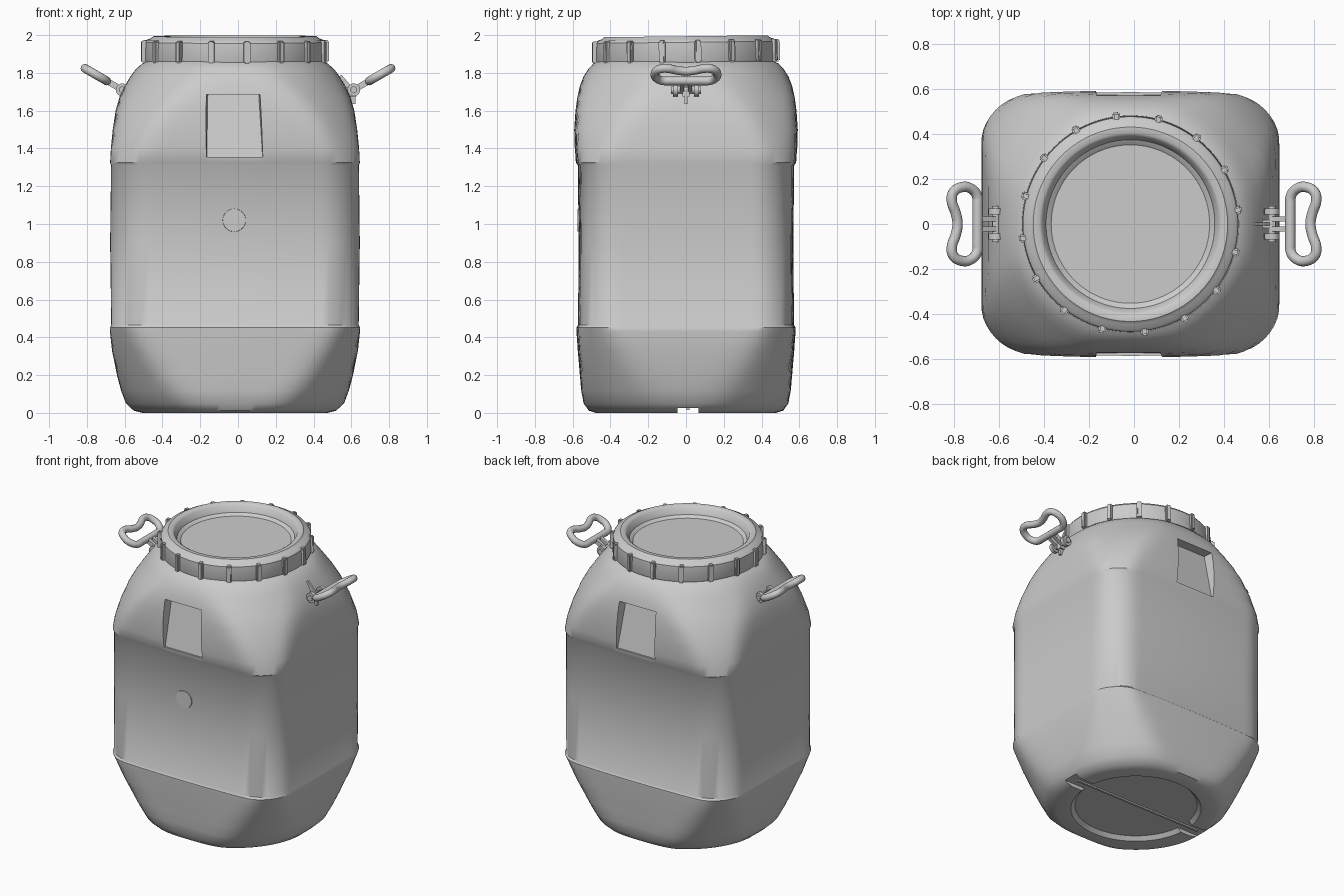
import bpy, bmesh
from math import sin, cos, pi, radians, sqrt
from mathutils import Matrix, Vector

if "Cube" in bpy.data.objects:
    bpy.data.objects.remove(bpy.data.objects["Cube"])

CX = -0.016   # the drum sits slightly off the handle centre


def add(name, bm, angle=35):
    bmesh.ops.recalc_face_normals(bm, faces=bm.faces)
    me = bpy.data.meshes.new(name)
    bm.to_mesh(me)
    bm.free()
    ob = bpy.data.objects.new(name, me)
    bpy.context.collection.objects.link(ob)
    smooth(ob, angle)
    return ob


def smooth(ob, angle=35):
    bpy.ops.object.select_all(action='DESELECT')
    ob.select_set(True)
    bpy.context.view_layer.objects.active = ob
    bpy.ops.object.shade_smooth_by_angle(angle=radians(angle))


def loft(name, rings, angle=35):
    bm = bmesh.new()
    loops = [[bm.verts.new(p) for p in ring] for ring in rings]
    n = len(loops[0])
    for a, b in zip(loops, loops[1:]):
        for i in range(n):
            bm.faces.new((a[i], a[(i + 1) % n], b[(i + 1) % n], b[i]))
    bm.faces.new(loops[0])
    bm.faces.new(loops[-1])
    return add(name, bm, angle)


def circle(r, z, n=128):
    return [(r * cos(2 * pi * i / n), r * sin(2 * pi * i / n), z) for i in range(n)]


def box(bm, size, matrix):
    bmesh.ops.create_cube(bm, size=1, matrix=matrix @ Matrix.Diagonal((*size, 1)))


def cut(ob, cutter):
    cutter.hide_render = True
    mod = ob.modifiers.new("cut", 'BOOLEAN')
    mod.object, mod.solver = cutter, 'EXACT'
    bpy.context.view_layer.objects.active = ob
    bpy.ops.object.modifier_apply(modifier=mod.name)
    bpy.data.objects.remove(cutter)


# Body: rounded rectangle limited by a cone radius, which chamfers the corners
def section(z, hx, hy, cone, n=144, r=0.2, k=0.04):
    pts = []
    for i in range(n):
        t = 2 * pi * (i + 0.5) / n
        c, s = abs(cos(t)), abs(sin(t))
        a, b = hx - r, hy - r
        if hx / c * s <= b:
            d = hx / c
        elif hy / s * c <= a:
            d = hy / s
        else:
            m = c * a + s * b
            d = m + sqrt(m * m - (a * a + b * b - r * r))
        h = max(k - abs(d - cone), 0) / k
        d = min(d, cone) - h * h * k / 4
        x, y = d * cos(t), d * sin(t)
        bow = 0.04 * (x / hx) ** 2 * min(1, max(0, (1.86 - z) / 0.3), z / 0.3)
        pts.append((x + CX, y * (1 - bow), z))
    return pts


rows = [(0, .50, .48, .50), (.012, .55, .515, .545), (.05, .585, .542, .59),
        (.12, .605, .555, .63), (.2, .625, .562, .672), (.33, .651, .573, .74),
        (.43, .662, .58, .795), (.452, .662, .581, .82), (.465, .655, .572, .9),
        (.9, .661, .568, .9), (1.31, .656, .573, .9), (1.325, .661, .583, .82),
        (1.4, .657, .59, .788), (1.5, .647, .593, .745), (1.6, .632, .586, .695),
        (1.67, .612, .576, .65), (1.73, .588, .562, .605), (1.78, .562, .545, .567),
        (1.82, .535, .522, .535), (1.85, .50, .50, .50), (1.865, .47, .47, .47),
        (1.91, .46, .46, .46)]
base = [[(x + CX, y, z) for x, y, z in circle(r, z, 144)] for r, z in ((.39, .025), (.415, 0))]
body = loft("drum_body", base + [section(*r) for r in rows])

# Grip pockets front and back: deep at the top, fading out at the bottom
for s in (-1, 1):
    bm = bmesh.new()
    rings = []
    for z, floor, x0, x1 in ((1.355, .573, -.165, .13), (1.685, .505, -.16, .11)):
        rings.append([bm.verts.new(p) for p in (
            (x0, s * floor, z), (x1, s * floor, z), (x1 + .02, s * .7, z), (x0 - .02, s * .7, z))])
    lo, hi = rings
    for i in range(4):
        j = (i + 1) % 4
        bm.faces.new((lo[i], lo[j], hi[j], hi[i]))
    bm.faces.new(lo)
    bm.faces.new(hi)
    cut(body, add("pocket_cutter", bm))

# Groove across the underside
bm = bmesh.new()
box(bm, (1.6, .11, .06), Matrix.Translation((0, .01, -.005)))
cut(body, add("groove_cutter", bm))
smooth(body)

# Raised seam under the base
bm = bmesh.new()
box(bm, (1.0, .015, .02), Matrix.Translation((CX, .01, .025)))
add("base_seam", bm)

# Round moulding mark on the front
bm = bmesh.new()
bmesh.ops.create_cone(bm, cap_ends=True, segments=40, radius1=.065, radius2=.06, depth=.03,
                      matrix=Matrix.Translation((-.02, -.56, 1.02)) @ Matrix.Rotation(pi / 2, 4, 'X'))
add("front_mark", bm)

# Screw lid with a sunken centre
profile = [(.44, -.045), (.478, -.045), (.482, -.035), (.478, .062), (.468, .075),
           (.445, .083), (.432, .094), (.405, .094), (.392, .085), (.375, .04), (.358, .03), (.352, .025)]
lid = loft("screw_lid", [circle(r, z) for r, z in profile])

# Grip ribs round the lid
bm = bmesh.new()
for i in range(16):
    turn = Matrix.Rotation(radians(7.5 + 22.5 * i), 4, 'Z')
    box(bm, (.04, .034, .118), turn @ Matrix.Translation((.48, 0, .014)))
bmesh.ops.bevel(bm, geom=bm.edges[:], offset=.007, segments=2, affect='EDGES')
ribs = add("lid_ribs", bm)
for ob in (lid, ribs):
    ob.location = (CX, 0, 1.9)
    ob.rotation_euler = (.012, 0, 0)

# Side handles: kidney-shaped loop, hinge barrel, arms and bracket
half = [(.015, .0), (.015, .08), (.018, .125), (.05, .158), (.10, .163), (.14, .14), (.147, .10), (.128, .05)]
path = half + [(.118, 0)] + [(u, -v) for u, v in half[:0:-1]]
for s, side in ((1, "right"), (-1, "left")):
    pivot = Vector((s * .613, 0, 1.71))
    tilt = Matrix.Translation(pivot) @ Matrix.Rotation(-s * radians(30), 4, 'Y')

    cu = bpy.data.curves.new(side + "_handle", 'CURVE')
    cu.dimensions = '3D'
    cu.bevel_depth, cu.bevel_resolution, cu.resolution_u = .023, 4, 6
    sp = cu.splines.new('BEZIER')
    sp.bezier_points.add(len(path) - 1)
    sp.use_cyclic_u = True
    for p, (u, v) in zip(sp.bezier_points, path):
        p.co = (s * (u + .08), v, 0)
        p.handle_left_type = p.handle_right_type = 'AUTO'
    loop = bpy.data.objects.new(side + "_handle", cu)
    loop.matrix_world = tilt
    bpy.context.collection.objects.link(loop)
    bpy.ops.object.select_all(action='DESELECT')
    loop.select_set(True)
    bpy.context.view_layer.objects.active = loop
    bpy.ops.object.convert(target='MESH')
    smooth(bpy.context.object, 60)

    bm = bmesh.new()
    bmesh.ops.create_cone(bm, cap_ends=True, segments=20, radius1=.018, radius2=.018, depth=.16,
                          matrix=Matrix.Translation(pivot) @ Matrix.Rotation(pi / 2, 4, 'X'))
    for y in (-.055, .055):
        bmesh.ops.create_cone(bm, cap_ends=True, segments=20, radius1=.034, radius2=.034, depth=.026,
                              matrix=Matrix.Translation(pivot + Vector((0, y, 0))) @ Matrix.Rotation(pi / 2, 4, 'X'))
    for y in (-.022, .022):
        box(bm, (.10, .022, .032), tilt @ Matrix.Translation((s * .05, y, 0)))
    box(bm, (.07, .035, .05), Matrix.Translation(pivot + Vector((-s * .02, 0, -.01))))
    box(bm, (.12, .014, .03), Matrix.Translation((s * .575, 0, 1.735)) @ Matrix.Rotation(s * radians(50), 4, 'Y'))
    box(bm, (.03, .016, .09), Matrix.Translation((s * .607, 0, 1.68)))
    add(side + "_hinge", bm)
